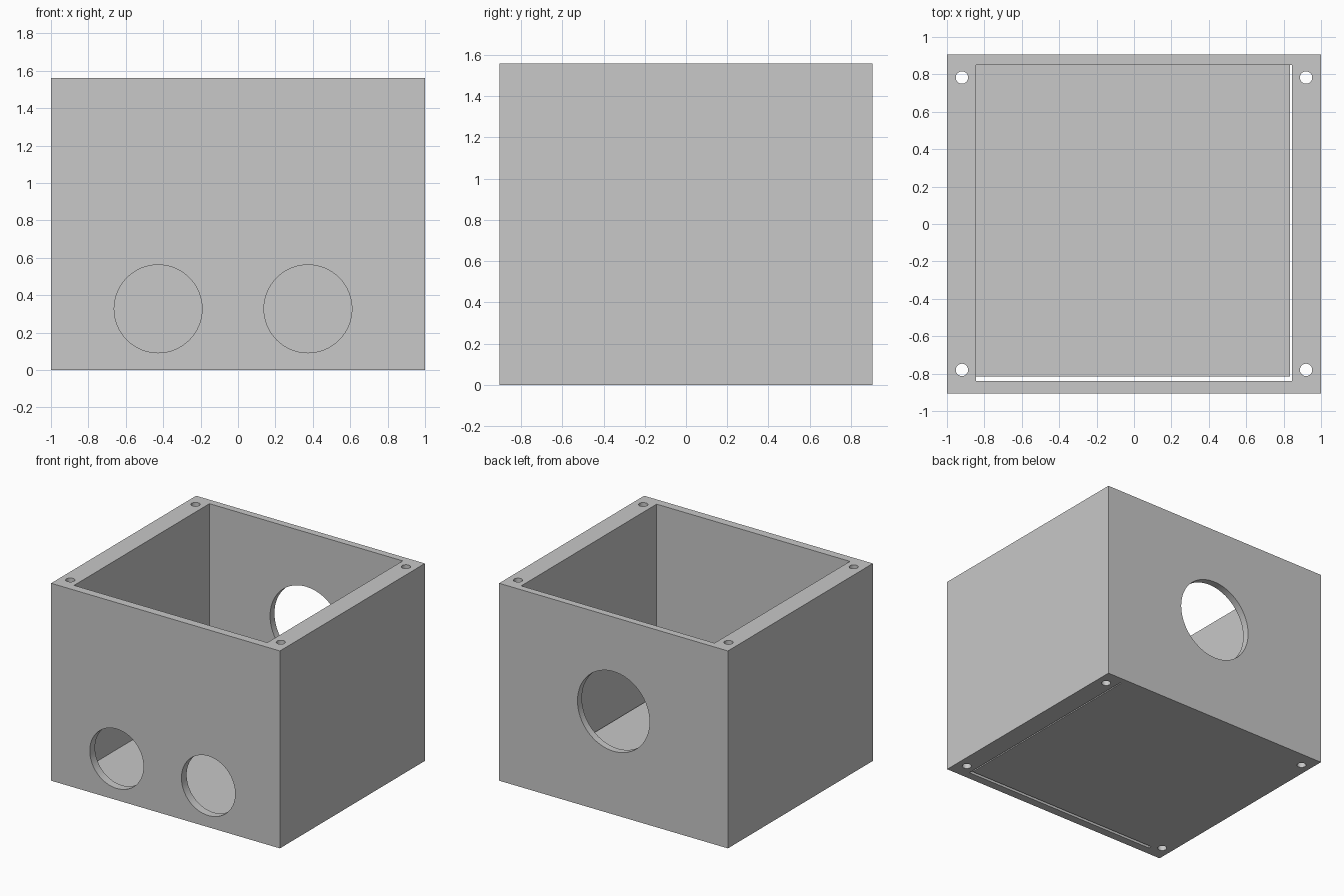
import bpy
from mathutils import Matrix
from math import pi

cube = bpy.data.objects.get("Cube")
if cube:
    bpy.data.objects.remove(cube, do_unlink=True)

W, D, H = 1.0, 0.905, 1.56      # half width, half depth, height
FLOOR = 0.06

grey = bpy.data.materials.new("plain grey")
grey.use_nodes = True
grey.diffuse_color = (0.58, 0.58, 0.58, 1)
grey.node_tree.nodes["Principled BSDF"].inputs["Base Color"].default_value = grey.diffuse_color


def block(name, x0, x1, y0, y1, z0, z1):
    centre = ((x0 + x1) / 2, (y0 + y1) / 2, (z0 + z1) / 2)
    bpy.ops.mesh.primitive_cube_add(size=1)
    ob = bpy.context.object
    ob.name = name
    ob.data.transform(Matrix.Translation(centre) @ Matrix.Diagonal((x1 - x0, y1 - y0, z1 - z0, 1)))
    return ob


def rod(name, radius, length, centre, along_y=False, sides=64):
    bpy.ops.mesh.primitive_cylinder_add(vertices=sides, radius=radius, depth=length,
                                        location=centre, rotation=(pi / 2 if along_y else 0, 0, 0))
    ob = bpy.context.object
    ob.name = name
    return ob


# Enclosure body, solid before cutting
box = block("enclosure", -W, W, -D, D, 0, H)
box.data.materials.append(grey)

# Open cavity, and the slots along the front and one side of the floor
cutters = [
    block("cavity_cutter", -0.845, 0.845, -0.84, 0.85, FLOOR, H + 0.2),
    block("front_slot_cutter", -0.845, 0.845, -0.84, -0.815, -0.1, 0.2),
    block("side_slot_cutter", 0.835, 0.845, -0.84, 0.85, -0.1, 0.2),
]

# Two cable openings in the front, one larger opening in the back
for x in (-0.427, 0.374):
    cutters.append(rod("front_opening_cutter", 0.235, 0.3, (x, -D, 0.327), True))
cutters.append(rod("back_opening_cutter", 0.315, 0.3, (0, D, 0.815), True))

# Screw holes through the four corners
for x in (-0.92, 0.92):
    for y in (-0.78, 0.783):
        cutters.append(rod("screw_hole_cutter", 0.033, H + 0.4, (x, y, H / 2), sides=32))

for cutter in cutters:
    mod = box.modifiers.new(cutter.name, 'BOOLEAN')
    mod.operation = 'DIFFERENCE'
    mod.solver = 'EXACT'
    mod.object = cutter
    cutter.hide_render = True
    cutter.hide_set(True)

# Bake the cuts, then drop the cutters and smooth the round walls
bpy.ops.object.select_all(action='DESELECT')
box.select_set(True)
bpy.context.view_layer.objects.active = box
for mod in list(box.modifiers):
    bpy.ops.object.modifier_apply(modifier=mod.name)
for cutter in cutters:
    bpy.data.objects.remove(cutter, do_unlink=True)
bpy.ops.object.shade_smooth_by_angle()
